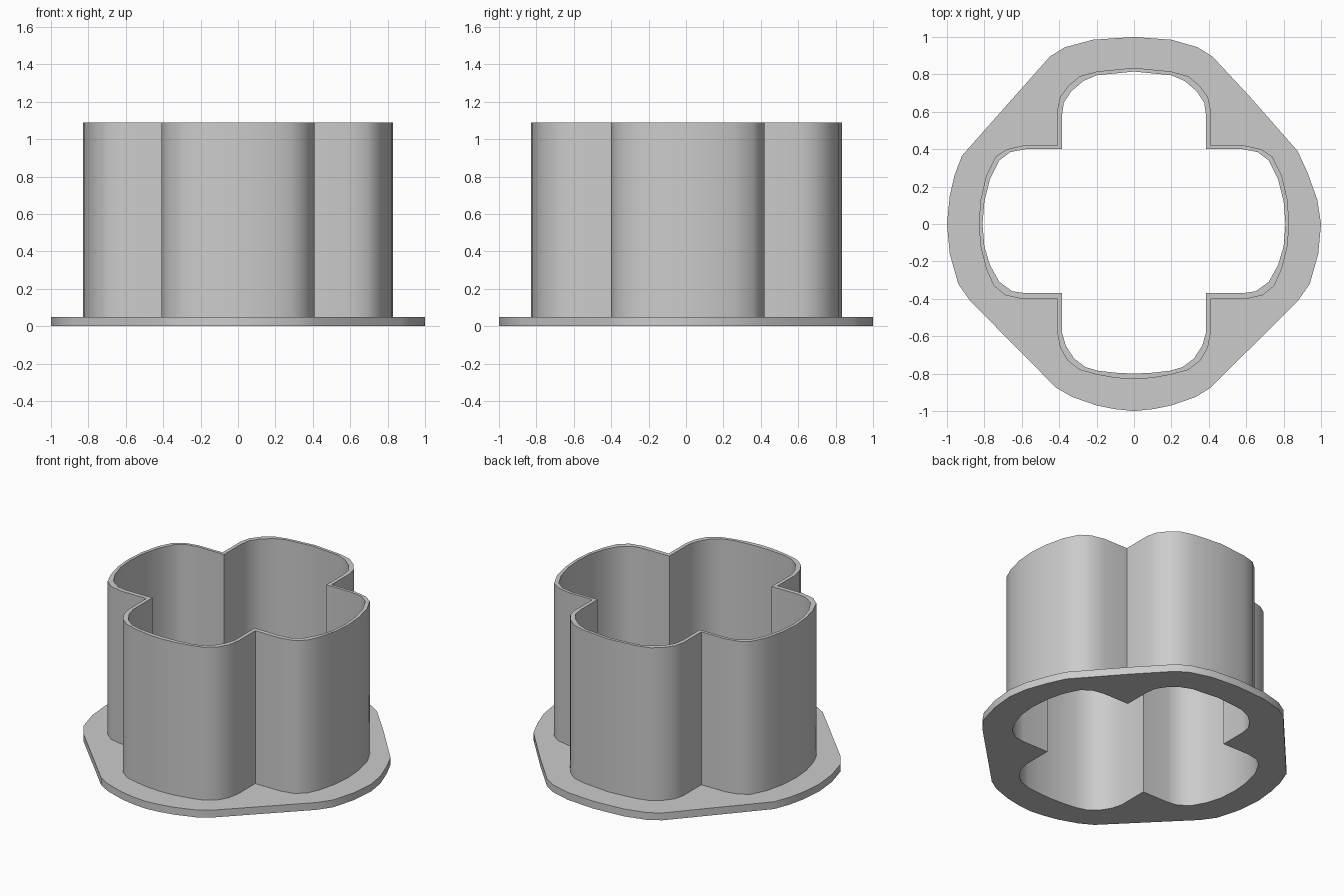
import bpy
import bmesh
import math

cube = bpy.data.objects.get("Cube")
if cube:
    bpy.data.objects.remove(cube, do_unlink=True)

grey = bpy.data.materials.new("plain grey")
grey.use_nodes = True
COLOUR = (0.6, 0.6, 0.6, 1)
grey.diffuse_color = COLOUR
grey.node_tree.nodes["Principled BSDF"].inputs["Base Color"].default_value = COLOUR


def mirrored(half):
    """Close a right-hand half outline (back to front) with its mirror image."""
    return half + [(-x, y) for x, y in reversed(half[1:-1])]


def ring_prism(name, outer, inner, bottom, top):
    """Extrude the area between two closed outlines."""
    bm = bmesh.new()
    edges = []
    for outline in (outer, inner):
        verts = [bm.verts.new((x, y, bottom)) for x, y in outline]
        for a, b in zip(verts, verts[1:] + verts[:1]):
            edges.append(bm.edges.new((a, b)))
    bmesh.ops.triangle_fill(bm, edges=edges, use_beauty=True)
    grown = bmesh.ops.extrude_face_region(bm, geom=bm.faces[:], use_keep_orig=True)
    lifted = [v for v in grown["geom"] if isinstance(v, bmesh.types.BMVert)]
    bmesh.ops.translate(bm, verts=lifted, vec=(0, 0, top - bottom))
    bmesh.ops.recalc_face_normals(bm, faces=bm.faces[:])
    mesh = bpy.data.meshes.new(name)
    bm.to_mesh(mesh)
    bm.free()
    mesh.materials.append(grey)
    obj = bpy.data.objects.new(name, mesh)
    bpy.context.collection.objects.link(obj)
    bpy.ops.object.select_all(action="DESELECT")
    obj.select_set(True)
    bpy.context.view_layer.objects.active = obj
    bpy.ops.object.shade_smooth_by_angle(angle=math.radians(30))
    return obj


# Four-lobed wall outlines, outside and inside
wall_outer = mirrored([
    (0, .835), (.2, .815), (.29, .79), (.35, .74), (.395, .68), (.41, .61),
    (.41, .42), (.59, .42), (.68, .4), (.74, .36), (.79, .26), (.82, .13),
    (.83, 0), (.82, -.12), (.79, -.24), (.75, -.33), (.69, -.38), (.6, -.4),
    (.41, -.4), (.41, -.58), (.395, -.66), (.355, -.73), (.29, -.78),
    (.2, -.805), (.1, -.823), (0, -.83)])
wall_inner = mirrored([
    (0, .815), (.2, .795), (.27, .765), (.335, .71), (.375, .65), (.385, .58),
    (.385, .4), (.58, .4), (.66, .385), (.72, .34), (.77, .24), (.8, .12),
    (.81, 0), (.8, -.12), (.77, -.22), (.72, -.31), (.65, -.36), (.58, -.37),
    (.385, -.37), (.385, -.58), (.365, -.65), (.32, -.72), (.26, -.765),
    (.19, -.785), (.1, -.795), (0, -.8)])

# Base flange outline, clockwise from the back
flange_outer = [
    (0, 1), (.2, .985), (.34, .945), (.42, .895), (.6, .71), (.875, .39),
    (.93, .27), (.98, .13), (1, 0), (.985, -.16), (.94, -.32), (.877, -.41),
    (.41, -.875), (.33, -.925), (.2, -.97), (.1, -.99), (0, -1),
    (-.1, -.99), (-.2, -.97), (-.33, -.925), (-.417, -.875), (-.877, -.41),
    (-.94, -.32), (-.985, -.16), (-1, 0), (-.985, .15), (-.96, .26),
    (-.92, .365), (-.45, .895), (-.37, .945), (-.22, .985)]
flange_outer[4] = (.62, .68)

ring_prism("base_flange", flange_outer, wall_inner, 0, .05)
ring_prism("cutter_wall", wall_outer, wall_inner, .05, 1.09)
